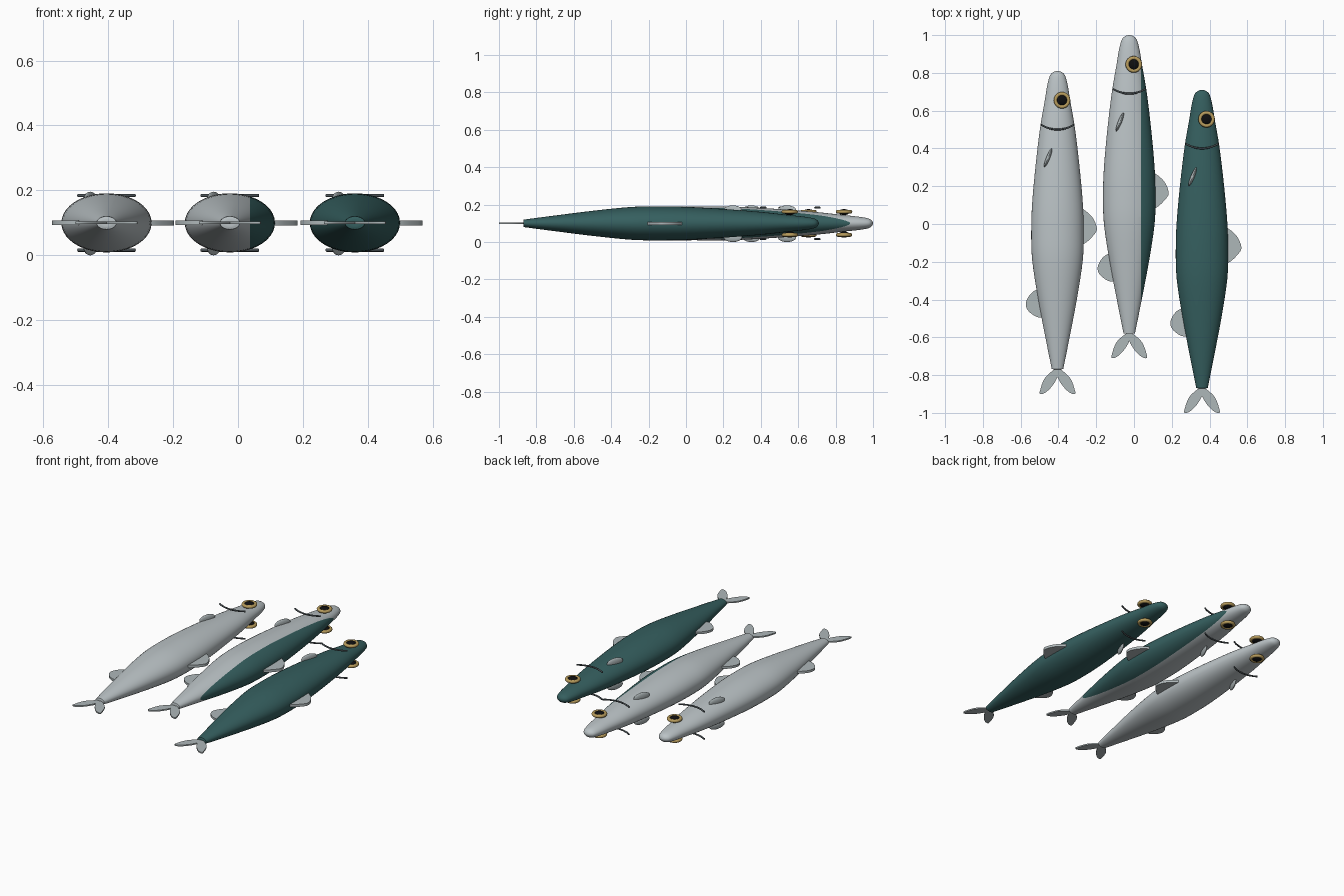
import bpy, bmesh, math
from mathutils import Vector

if "Cube" in bpy.data.objects:
    bpy.data.objects.remove(bpy.data.objects["Cube"], do_unlink=True)


def make_mat(name, rgb):
    lin = [((c / 255 + 0.055) / 1.055) ** 2.4 for c in rgb] + [1]
    m = bpy.data.materials.new(name)
    m.use_nodes = True
    m.diffuse_color = lin
    m.node_tree.nodes["Principled BSDF"].inputs["Base Color"].default_value = lin
    return m


SILVER = make_mat("silver", (187, 195, 198))
TEAL = make_mat("teal", (53, 95, 95))
FIN = make_mat("fin grey", (174, 183, 185))
GILL = make_mat("gill slate", (78, 86, 90))
GOLD = make_mat("eye gold", (184, 156, 92))
BLACK = make_mat("pupil black", (14, 14, 15))

MID = 0.1        # height of the body axis
FLAT = 0.655     # body height to width ratio

# Distance from nose and half width of the body
BODY = [(0, 0.004), (0.006, 0.022), (0.025, 0.04), (0.08, 0.055), (0.16, 0.068),
        (0.3, 0.092), (0.5, 0.116), (0.7, 0.134), (0.85, 0.139), (1.0, 0.134),
        (1.2, 0.104), (1.4, 0.066), (1.56, 0.034), (1.578, 0.028), (1.58, 0.004)]
# Fin outlines: sideways offset and distance from nose
DORSAL = [(0.1, 0.72), (0.14, 0.735), (0.185, 0.775), (0.208, 0.83),
          (0.195, 0.865), (0.14, 0.915), (0.1, 0.9)]
VENTRAL = [(-0.07, 1.16), (-0.115, 1.16), (-0.15, 1.19), (-0.168, 1.235),
           (-0.15, 1.275), (-0.098, 1.305), (-0.06, 1.28)]
TAIL = [(-0.008, 1.57), (0.03, 1.59), (0.07, 1.63), (0.092, 1.69), (0.092, 1.71),
        (0.065, 1.703), (0.03, 1.67), (0.0, 1.62)]


def smooth_path(pts, steps, closed=False):
    """Catmull-Rom points through a list of 2D points."""
    p = [Vector(q) for q in pts]
    n, out = len(p), []
    pick = (lambda i: p[i % n]) if closed else (lambda i: p[max(0, min(n - 1, i))])
    for i in range(n if closed else n - 1):
        a, b, c, d = (pick(i + k) for k in (-1, 0, 1, 2))
        for s in range(steps):
            t = s / steps
            out.append(0.5 * (2 * b + (c - a) * t + (2 * a - 5 * b + 4 * c - d) * t * t
                              + (3 * b - a - 3 * c + d) * t ** 3))
    return out if closed else out + [p[-1]]


def finish(bm, name, mats, origin, angle=40):
    bmesh.ops.recalc_face_normals(bm, faces=bm.faces)
    me = bpy.data.meshes.new(name)
    bm.to_mesh(me)
    bm.free()
    ob = bpy.data.objects.new(name, me)
    bpy.context.collection.objects.link(ob)
    ob.location = origin
    for m in mats:
        me.materials.append(m)
    bpy.ops.object.select_all(action="DESELECT")
    ob.select_set(True)
    bpy.context.view_layer.objects.active = ob
    bpy.ops.object.shade_smooth_by_angle(angle=math.radians(angle))
    return ob


def body(name, mats, origin, split=None, sides=40):
    bm = bmesh.new()
    rings = []
    for d, w in smooth_path(BODY, 4):
        angles = [2 * math.pi * k / sides for k in range(sides)]
        rings.append([bm.verts.new((w * math.cos(a), -d, w * FLAT * math.sin(a)))
                      for a in angles])
    for r, q in zip(rings, rings[1:]):
        for k in range(sides):
            j = (k + 1) % sides
            bm.faces.new((r[k], r[j], q[j], q[k]))
    bm.faces.new(rings[0])
    bm.faces.new(rings[-1])
    if split is not None:      # coloured back begins at a straight cut
        bmesh.ops.bisect_plane(bm, geom=bm.verts[:] + bm.edges[:] + bm.faces[:],
                               plane_co=(split, 0, 0), plane_no=(1, 0, 0))
        for f in bm.faces:
            f.material_index = int(f.calc_center_median().x > split)
    finish(bm, name, mats, origin)


def plate(name, outlines, thick, origin):
    bm = bmesh.new()
    for pts in outlines:
        f = bm.faces.new([bm.verts.new((x, -d, -thick / 2))
                          for x, d in smooth_path(pts, 4, True)])
        ext = bmesh.ops.extrude_face_region(bm, geom=[f])["geom"]
        bmesh.ops.translate(bm, vec=(0, 0, thick),
                            verts=[v for v in ext if isinstance(v, bmesh.types.BMVert)])
    finish(bm, name, [FIN], origin)


def ellipsoid(name, mat, size, origin, turn=0):
    bm = bmesh.new()
    bmesh.ops.create_uvsphere(bm, u_segments=24, v_segments=12, radius=1)
    bmesh.ops.scale(bm, vec=size, verts=bm.verts)
    finish(bm, name, [mat], origin).rotation_euler.z = turn


def ring(name, mat, major, minor, origin):
    bpy.ops.mesh.primitive_torus_add(major_segments=32, minor_segments=12,
                                     major_radius=major, minor_radius=minor,
                                     location=origin)
    ob = bpy.context.object
    ob.name = name
    ob.data.materials.append(mat)
    bpy.ops.object.shade_smooth()


def gill(name, origin):
    cu = bpy.data.curves.new(name, "CURVE")
    cu.dimensions = "3D"
    cu.bevel_depth = 0.005
    cu.bevel_resolution = 2
    cu.use_fill_caps = True
    sp = cu.splines.new("POLY")
    sp.points.add(16)
    for i, p in enumerate(sp.points):
        t = i / 8 - 1
        p.co = (0.088 * t, -0.31 + 0.026 * t * t, 0, 1)
    cu.materials.append(GILL)
    ob = bpy.data.objects.new(name, cu)
    ob.location = origin
    bpy.context.collection.objects.link(ob)


def fish(name, x, nose, mats, split=None):
    at = lambda dx, d, dz: (x + dx, nose - d, MID + dz)
    axis = at(0, 0, 0)
    body(name + "_body", mats, axis, split)
    plate(name + "_dorsal_fin", [DORSAL], 0.016, axis)
    plate(name + "_ventral_fin", [VENTRAL], 0.014, axis)
    plate(name + "_tail_fin", [TAIL, [(-a, d) for a, d in TAIL]], 0.008, axis)
    # Parts repeated on the upper and lower flank
    for side, s in (("upper", 1), ("lower", -1)):
        ring(f"{name}_{side}_eye_ring", GOLD, 0.034, 0.01, at(0.024, 0.155, 0.062 * s))
        ellipsoid(f"{name}_{side}_pupil", BLACK, (0.03, 0.03, 0.016),
                  at(0.024, 0.155, 0.06 * s))
        gill(f"{name}_{side}_gill", at(0, 0, 0.084 * s))
        ellipsoid(f"{name}_{side}_side_fin", FIN, (0.01, 0.053, 0.026),
                  at(-0.05, 0.46, 0.07 * s if s > 0 else -0.074), -0.38)


fish("left_fish", 0.36, 0.71, [TEAL])
fish("middle_fish", -0.025, 1.0, [SILVER, TEAL], split=0.062)
fish("right_fish", -0.405, 0.81, [SILVER])
